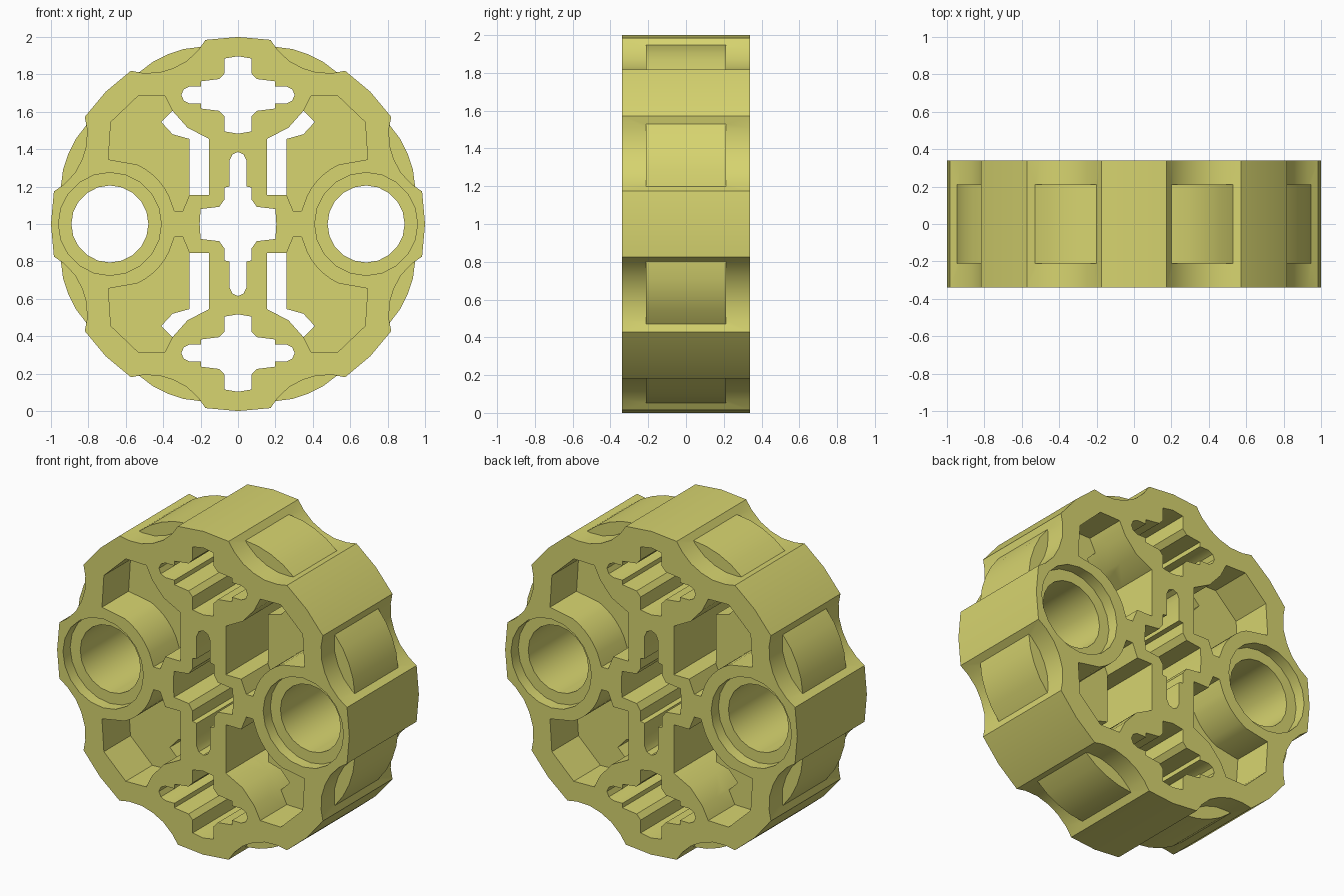
import bpy, bmesh, math
from mathutils import Matrix, Vector

cube = bpy.data.objects.get("Cube")
if cube:
    bpy.data.objects.remove(cube, do_unlink=True)

HALF, PANEL, WEB = 0.34, 0.212, 0.08   # half depths of body, rim panels and pocket web

mat = bpy.data.materials.new("olive_yellow")
mat.use_nodes = True
colour = (0.68, 0.66, 0.16, 1)
mat.diffuse_color = colour
mat.node_tree.nodes["Principled BSDF"].inputs["Base Color"].default_value = colour


def add_prism(bm, points, y0, y1):
    """Extrude an x-z outline, measured from the wheel centre, along y."""
    part = bmesh.new()
    face = part.faces.new([part.verts.new((x, y0, z + 1)) for x, z in points])
    new = bmesh.ops.extrude_face_region(part, geom=[face])["geom"]
    verts = [v for v in new if isinstance(v, bmesh.types.BMVert)]
    bmesh.ops.translate(part, verts=verts, vec=(0, y1 - y0, 0))
    bmesh.ops.recalc_face_normals(part, faces=part.faces)
    mesh = bpy.data.meshes.new("prism")
    part.to_mesh(mesh)
    part.free()
    bm.from_mesh(mesh)
    bpy.data.meshes.remove(mesh)


def make_object(name, prisms):
    bm = bmesh.new()
    for points, y0, y1 in prisms:
        add_prism(bm, points, y0, y1)
    mesh = bpy.data.meshes.new(name)
    bm.to_mesh(mesh)
    bm.free()
    mesh.materials.append(mat)
    obj = bpy.data.objects.new(name, mesh)
    bpy.context.collection.objects.link(obj)
    return obj


def combine(target, name, prisms, operation):
    tool = make_object(name, prisms)
    tool.hide_render = True
    mod = target.modifiers.new(name, "BOOLEAN")
    mod.object, mod.operation, mod.solver = tool, operation, "EXACT"
    bpy.context.view_layer.objects.active = target
    bpy.ops.object.modifier_apply(modifier=mod.name)
    bpy.data.objects.remove(tool, do_unlink=True)


def polar(points, angle):
    """Turn (sideways, outward) pairs into x-z points about the centre."""
    c, s = math.cos(angle), math.sin(angle)
    return [(r * c - t * s, r * s + t * c) for t, r in points]


def circle(cx, radius, n=20):
    return [(cx + radius * math.cos(2 * math.pi * i / n),
             radius * math.sin(2 * math.pi * i / n)) for i in range(n)]


def four_way(quarter, cz=0):
    """Mirror a quarter outline, top to right, over both axes."""
    right = quarter + [(x, -z) for x, z in reversed(quarter[:-1])]
    left = [(-x, z) for x, z in reversed(right[1:-1])]
    return [(x, z + cz) for x, z in right + left]


# Scalloped body with eight lobes
half_dent = [(0.216, 0.976), (0.16, 0.94), (0.08, 0.91)]
dent = [(-t, r) for t, r in half_dent] + [(0, 0.902)] + half_dent[::-1]
panel = [(-0.18, 0.88), (0.18, 0.88), (0.18, 0.951), (0.09, 0.975),
         (0, 0.982), (-0.09, 0.975), (-0.18, 0.951)]
outline, panels = [], []
for k in range(8):
    angle = k * math.pi / 4
    outline += polar([(0, 1)], angle) + polar(dent, angle + math.pi / 8)
    panels.append((polar(panel, angle + math.pi / 8), -PANEL, PANEL))
body = make_object("round_connector_body", [(outline, -HALF, HALF)])
combine(body, "rim_panels", panels, "UNION")

# Quadrant pockets on both faces, following the round pin sleeves
sleeve = [(0.685 + 0.35 * math.cos(math.radians(a)), 0.35 * math.sin(math.radians(a)))
          for a in range(115, 156, 8)]
pocket = [(0.155, 0.155), (0.155, 0.455), (0.27, 0.515), (0.35, 0.605), (0.39, 0.685),
          (0.53, 0.688), (0.68, 0.545), (0.693, 0.345)] + sleeve + \
         [(0.34, 0.07), (0.295, 0.07), (0.26, 0.155)]
# Bent opening through the web of each pocket
opening = [(0.155, 0.155), (0.155, 0.455), (0.27, 0.515), (0.35, 0.605),
           (0.41, 0.545), (0.35, 0.48), (0.26, 0.455), (0.26, 0.155)]
pockets, openings = [], []
for sx in (-1, 1):
    for sz in (-1, 1):
        shape = [(sx * x, sz * z) for x, z in pocket]
        pockets += [(shape, WEB, 0.5), (shape, -0.5, -WEB)]
        openings.append(([(sx * x, sz * z) for x, z in opening], -0.2, 0.2))
combine(body, "pocket_cutter", pockets, "DIFFERENCE")
combine(body, "opening_cutter", openings, "DIFFERENCE")

# Cross-shaped axle holes
centre = [(0, 0.385), (0.03, 0.372), (0.045, 0.34), (0.045, 0.2), (0.073, 0.195),
          (0.073, 0.13), (0.1, 0.092), (0.2, 0.08), (0.205, 0)]
outer = [(0, 0.207), (0.072, 0.195), (0.072, 0.115), (0.1, 0.085), (0.197, 0.073),
         (0.197, 0.045), (0.26, 0.045), (0.29, 0.03), (0.303, 0)]
axles = [(four_way(centre), -0.5, 0.5)]
axles += [(four_way(outer, cz), -0.5, 0.5) for cz in (-0.69, 0.69)]
combine(body, "axle_cutter", axles, "DIFFERENCE")

# Round pin holes, then their shallow counterbores
pins, bores = [], []
for cx in (-0.685, 0.685):
    pins.append((circle(cx, 0.206), -0.5, 0.5))
    bores += [(circle(cx, 0.275), 0.27, 0.5), (circle(cx, 0.275), -0.5, -0.27)]
combine(body, "pin_cutter", pins, "DIFFERENCE")
combine(body, "bore_cutter", bores, "DIFFERENCE")

bpy.ops.object.select_all(action="DESELECT")
body.select_set(True)
bpy.context.view_layer.objects.active = body
bpy.ops.object.shade_smooth_by_angle(angle=math.radians(30))
